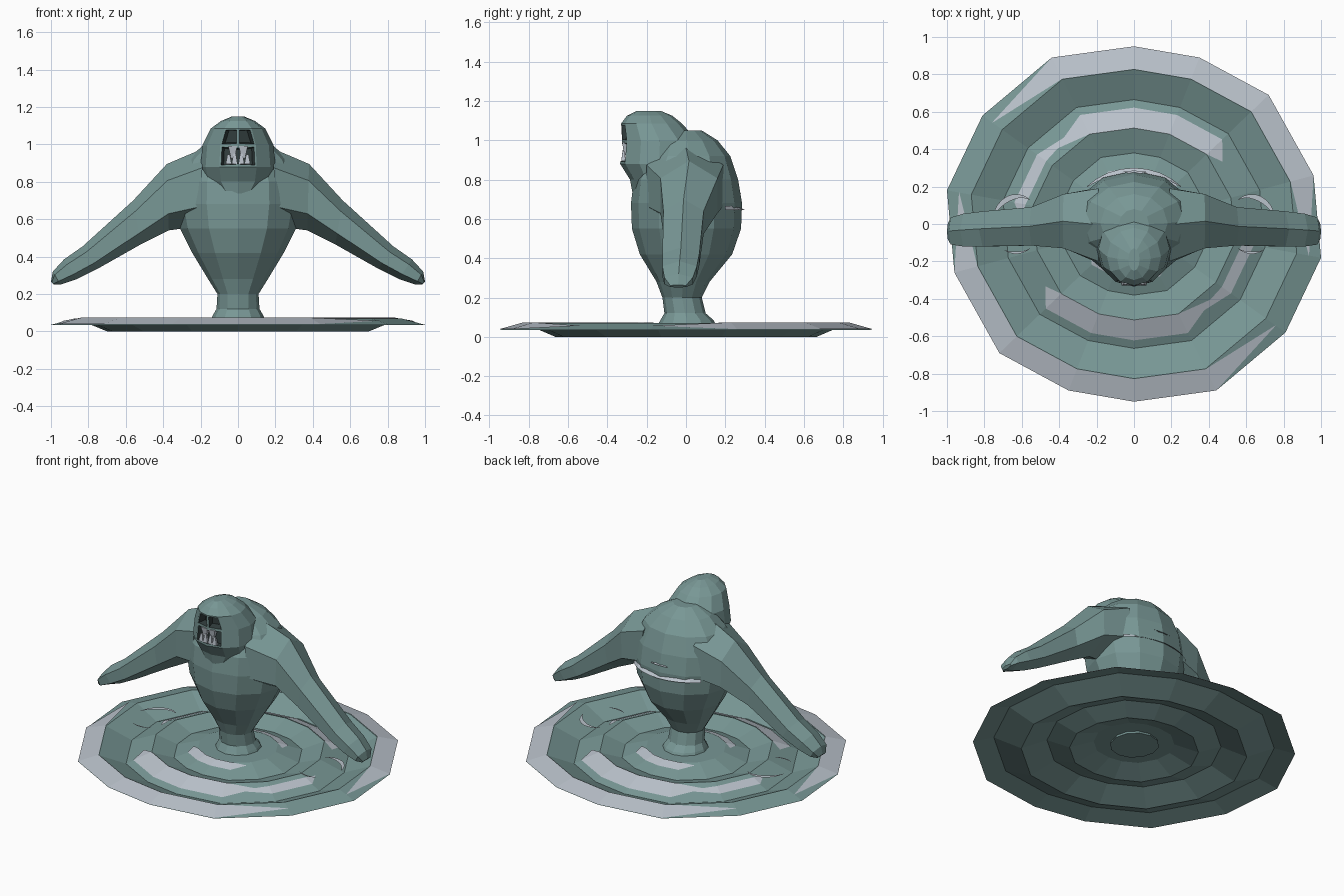
import bpy, bmesh, math

if "Cube" in bpy.data.objects:
    bpy.data.objects.remove(bpy.data.objects["Cube"])


def srgb(r, g, b):
    return tuple(((c / 255 + 0.055) / 1.055) ** 2.4 for c in (r, g, b)) + (1.0,)


def material(name, rgb):
    m = bpy.data.materials.new(name)
    m.diffuse_color = srgb(*rgb)
    m.use_nodes = True
    m.node_tree.nodes["Principled BSDF"].inputs["Base Color"].default_value = m.diffuse_color
    return m


WATER = material("teal water", (120, 151, 149))
FOAM = material("pale foam", (186, 194, 203))
DARK = material("dark hollow", (50, 62, 62))


def build(name, verts, faces, mats, closed=True):
    me = bpy.data.meshes.new(name)
    me.from_pydata(verts, [], faces)
    for m in mats:
        me.materials.append(m)
    bm = bmesh.new()
    bm.from_mesh(me)
    bmesh.ops.recalc_face_normals(bm, faces=bm.faces)
    if not closed and sum(f.normal.z for f in bm.faces) < 0:
        bmesh.ops.reverse_faces(bm, faces=bm.faces)
    bm.to_mesh(me)
    bm.free()
    ob = bpy.data.objects.new(name, me)
    bpy.context.collection.objects.link(ob)
    return ob


def loft(name, rings, mat):
    """Closed skin through equal rings of points."""
    n = len(rings[0])
    verts = [p for r in rings for p in r]
    faces = [(j * n + k, j * n + (k + 1) % n, (j + 1) * n + (k + 1) % n, (j + 1) * n + k)
             for j in range(len(rings) - 1) for k in range(n)]
    faces += [tuple(range(n)), tuple(range(len(verts) - n, len(verts)))]
    return build(name, verts, faces, [mat])


def oval(z, w, y0, y1, n=12):
    """Horizontal oval ring, first point at the front."""
    out = []
    for k in range(n):
        a = -math.pi / 2 + 2 * math.pi * k / n
        out.append((w * math.cos(a), (y0 + y1) / 2 + (y1 - y0) / 2 * math.sin(a), z))
    return out


# Rippled water disc: an uneven 14-sided outline scaled inwards
half = [(0, .95), (.35, .89), (.72, .69), (.96, .26), (1, -.18), (.81, -.58), (.44, -.89)]
OUT = half + [(-x, -y) for x, y in half]
RIPPLE = [(1, .035), (.87, .07), (.70, 0), (.54, .065), (.40, .02), (.25, .07), (.10, .07)]


def height(s):
    for (s0, z0), (s1, z1) in zip(RIPPLE, RIPPLE[1:]):
        if s >= s1:
            return z0 + (z1 - z0) * (s0 - s) / (s0 - s1)
    return RIPPLE[-1][1]


def rim(t, s, lift=0.0):
    """Point on the disc at outline position t and scale s."""
    i = math.floor(t)
    f = t - i
    a, b = OUT[i % 14], OUT[(i + 1) % 14]
    return ((a[0] + (b[0] - a[0]) * f) * s, (a[1] + (b[1] - a[1]) * f) * s, height(s) + lift)


verts = [rim(i, s) for s, z in RIPPLE for i in range(14)]
faces = [(j * 14 + k, j * 14 + (k + 1) % 14, (j + 1) * 14 + (k + 1) % 14, (j + 1) * 14 + k)
         for j in range(len(RIPPLE) - 1) for k in range(14)]
faces.append(tuple(range(len(verts) - 14, len(verts))))
build("rippled_water", verts, faces, [WATER], closed=False)


def strip(name, outer, inner):
    n = len(outer)
    build(name, outer + inner, [(i, i + 1, n + i + 1, n + i) for i in range(n - 1)],
          [FOAM], closed=False)


def foam_arc(name, t0, t1, s_in, s_out):
    """Foam crescent on the disc, tapering to points at both ends."""
    ts = [t0] + [i for i in range(math.floor(t0) + 1, math.ceil(t1))] + [t1]
    mid = (s_in + s_out) / 2
    so = [mid] + [s_out] * (len(ts) - 2) + [mid]
    si = [mid - .002] + [s_in] * (len(ts) - 2) + [mid - .002]
    strip(name, [rim(t, s, .004) for t, s in zip(ts, so)],
          [rim(t, s, .004) for t, s in zip(ts, si)])


for h in (0, 7):  # the disc repeats after half a turn
    foam_arc("outer_foam", 12 + h, 18 + h, .872, 1.0)
    foam_arc("middle_foam", 12.3 + h, 16.3 + h, .54, .655)
    foam_arc("side_foam", 10.7 + h, 12.7 + h, .58, .64)
    foam_arc("waist_foam", 12.3 + h, 16.4 + h, .25, .315)


def oval_arc(name, c, rx, ry, a0, a1, width, z, drop=0.0, n=8):
    """Free thin crescent around an oval centre."""
    outer, inner = [], []
    for i in range(n + 1):
        a = math.radians(a0 + (a1 - a0) * i / n)
        w = width * math.sin(math.pi * min(max(i / n, .03), .97))
        outer.append((c[0] + rx * math.cos(a), c[1] + ry * math.sin(a), z - drop))
        inner.append((c[0] + (rx - w) * math.cos(a), c[1] + (ry - w) * math.sin(a), z))
    strip(name, outer, inner)


# Foam curls under the hands
for side in (-1, 1):
    for a0, a1, w in ((10, 125, .03), (235, 300, .012)):
        if side < 0:
            a0, a1 = 180 - a1, 180 - a0
        oval_arc("hand_foam", (side * .63, 0), .13, .16, a0, a1, w, .095)

# Foam streaks on the back
oval_arc("back_foam", (0, 0), .34, .30, 42, 138, .04, .665, .02)
oval_arc("small_back_foam", (0, 0), .33, .285, 78, 100, .02, .73, .004)

# Torso rising on a narrow spout
loft("torso", [oval(*r) for r in [
    (.05, .15, -.15, .16), (.085, .135, -.13, .14), (.12, .115, -.11, .10),
    (.20, .11, -.12, .08), (.28, .16, -.15, .12), (.42, .245, -.235, .235),
    (.55, .31, -.275, .28), (.68, .335, -.28, .285), (.80, .33, -.265, .265),
    (.92, .27, -.20, .225), (1.0, .18, -.15, .16), (1.05, .08, -.08, .08)]], WATER)

# Arms: six-sided sections of (top x, top z, bottom x, bottom z, front y, back y)
ARM = [(.18, .98, .22, .56, -.20, .19), (.38, .895, .37, .54, -.13, .16),
       (.56, .70, .52, .465, -.115, .09), (.83, .455, .75, .335, -.12, .068),
       (.93, .385, .86, .28, -.12, .055), (.99, .32, .95, .25, -.11, .035),
       (1.0, .265, .985, .25, -.08, .0)]
HEX = [(0, .5), (.25, 1), (.75, 1), (1, .5), (.75, 0), (.25, 0)]
for side, label in ((-1, "left_arm"), (1, "right_arm")):
    loft(label, [[(side * (bx + (tx - bx) * t), y0 + (y1 - y0) * u, bz + (tz - bz) * t)
                  for t, u in HEX] for tx, tz, bx, bz, y0, y1 in ARM], WATER)

# Head with sunken eyes and mouth
head = loft("head", [oval(*r) for r in [
    (.72, .10, -.27, .0), (.80, .18, -.285, .04), (.88, .20, -.335, .06),
    (.995, .19, -.325, .06), (1.085, .145, -.33, -.02), (1.125, .09, -.30, -.07),
    (1.15, .03, -.25, -.13)]], WATER)
head.data.materials.append(DARK)
bm = bmesh.new()
bm.from_mesh(head.data)
bm.faces.ensure_lookup_table()
eyes = [bm.faces[36], bm.faces[47]]
mouth = [bm.faces[24], bm.faces[35]]
for f in eyes + mouth:
    f.material_index = 1
rims = bmesh.ops.inset_individual(bm, faces=eyes, thickness=.012, depth=0)["faces"]
rims += bmesh.ops.inset_region(bm, faces=mouth, thickness=.014, depth=0)["faces"]
for f in rims:
    f.material_index = 0
for group, depth in ((eyes[:1], .05), (eyes[1:], .05), (mouth, .035)):
    walls = bmesh.ops.inset_region(bm, faces=group, thickness=.006, depth=-depth)["faces"]
    for f in walls:
        f.material_index = 1
bm.to_mesh(head.data)
bm.free()

# Teeth: square tapered pegs, lower row and two upper fangs
for x, z0, z1, r in ((-.05, .895, .945, .016), (-.018, .895, .95, .016), (.018, .895, .95, .016),
                     (.05, .895, .945, .016), (-.028, .99, .925, .024), (.028, .99, .925, .024)):
    y = -.318 if z0 < z1 else -.308
    loft("tooth", [[(x + a * q, y + b * q * .7, z) for a, b in ((-1, -1), (1, -1), (1, 1), (-1, 1))]
                   for z, q in ((z0, r), (z1, r * .4))], FOAM)
